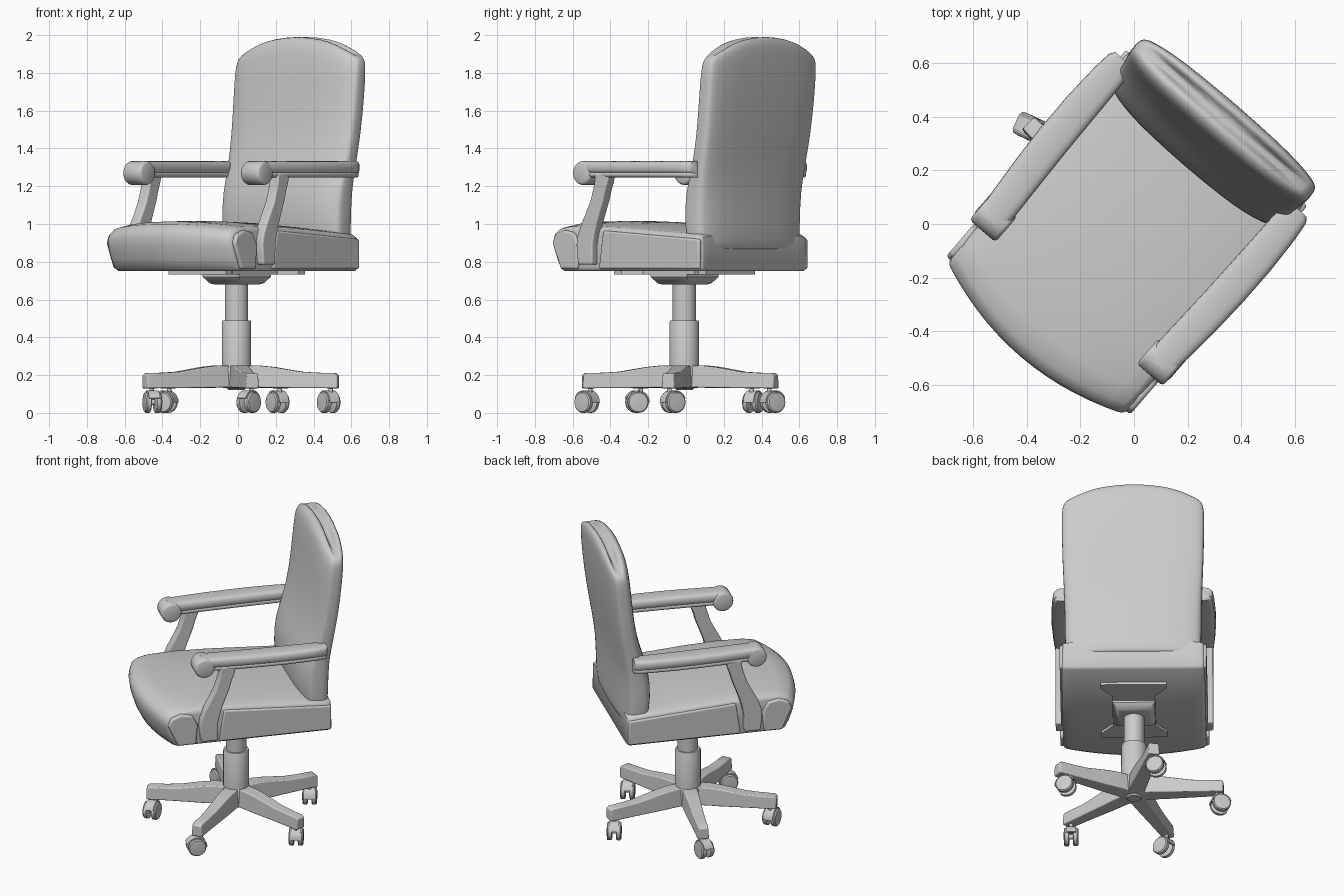
import bpy, bmesh
from math import sin, cos, pi, radians
from mathutils import Vector, Matrix

if "Cube" in bpy.data.objects:
    bpy.data.objects.remove(bpy.data.objects["Cube"])

TURN = radians(-40.7)   # the chair is built facing -y, then turned


def make(name, verts, faces, mirror=False, bevel=0, subsurf=0, angle=35):
    me = bpy.data.meshes.new(name)
    me.from_pydata([tuple(v) for v in verts], [], faces)
    bm = bmesh.new()
    bm.from_mesh(me)
    bmesh.ops.recalc_face_normals(bm, faces=bm.faces)
    bm.to_mesh(me)
    bm.free()
    ob = bpy.data.objects.new(name, me)
    bpy.context.collection.objects.link(ob)
    ob.rotation_euler.z = TURN
    bpy.ops.object.select_all(action='DESELECT')
    ob.select_set(True)
    bpy.context.view_layer.objects.active = ob
    bpy.ops.object.shade_smooth_by_angle(angle=radians(angle))
    if mirror:
        ob.modifiers.new("mirror", 'MIRROR')
    if bevel:
        m = ob.modifiers.new("bevel", 'BEVEL')
        m.width, m.segments = bevel, 3
        m.limit_method = 'ANGLE'
        m.angle_limit = radians(40)
    if subsurf:
        m = ob.modifiers.new("subsurf", 'SUBSURF')
        m.levels = m.render_levels = subsurf
    return ob


def loft(name, rings, **kw):
    n = len(rings[0])
    verts = [v for r in rings for v in r]
    faces = [(i * n + j, i * n + (j + 1) % n, (i + 1) * n + (j + 1) % n, (i + 1) * n + j)
             for i in range(len(rings) - 1) for j in range(n)]
    faces += [tuple(range(n)), tuple(range((len(rings) - 1) * n, len(rings) * n))]
    return make(name, verts, faces, **kw)


def slab(name, profile, x0, x1, **kw):
    """Extrude a (y, z) profile across x."""
    return loft(name, [[(x, y, z) for y, z in profile] for x in (x0, x1)], **kw)


def lathe(name, rz, m=Matrix(), n=32, **kw):
    """Stack of (radius, height) circles, placed with a matrix."""
    return loft(name, [[m @ Vector((r * cos(2 * pi * k / n), r * sin(2 * pi * k / n), z))
                        for k in range(n)] for r, z in rz], **kw)


def sgn_pow(a, p):
    return abs(a) ** p * (1 if a >= 0 else -1)


# Seat: side profile lofted across, with bowed front and crowned top
profile = [(.48, .765), (.465, .75), (-.48, .75), (-.505, .762), (-.53, .81), (-.552, .87),
           (-.56, .91), (-.55, .94), (-.515, .965), (-.45, .978), (-.3, .982), (-.1, .975),
           (.1, .962), (.3, .948), (.45, .938), (.475, .925)]
stations = [(.435, .022), (.432, .01), (.424, .003), (.41, 0)] + [(.36 - .06 * i, 0) for i in range(7)]
stations += [(-u, e) for u, e in stations[-2::-1]]
rings = []
for u, inset in stations:
    b = 1 - (u / .435) ** 2
    ring = []
    for y, z in profile:
        k = min(1, max(0, (-y - .2) / .3))
        c = min(1, max(0, (z - .85) / .1))
        y2 = y - .09 * b * k + inset * (1 if y < 0 else -1)
        z2 = z + .035 * c * b ** .7 + inset * (1 if z < .85 else -1)
        ring.append((u, y2, z2))
    rings.append(ring)
loft("seat", rings, angle=50)

# Upholstered side panels in front of and behind the arm posts
slab("seat_side_front_panel", [(-.49, .762), (-.375, .762), (-.365, .89), (-.4, .955),
                               (-.47, .968), (-.53, .945), (-.55, .9)],
     .42, .452, mirror=True, bevel=.012)
slab("seat_side_rear_panel", [(-.23, .762), (.472, .762), (.472, .92), (-.2, .965)],
     .42, .445, mirror=True, bevel=.01)

# Backrest: superellipse sections (height fraction, half width, front, rear)
rows = [(0, .37, .36, .465), (.008, .395, .33, .49), (.035, .41, .30, .5), (.15, .415, .28, .505),
        (.3, .415, .29, .51), (.42, .418, .345, .525), (.6, .427, .39, .555), (.8, .432, .41, .58),
        (.93, .432, .425, .588), (.975, .428, .44, .585), (.995, .415, .465, .57), (1, .385, .495, .545)]
rings = []
for t, w, f, r in rows:
    ring = []
    for k in range(40):
        a = 2 * pi * k / 40
        cu, cv = sgn_pow(cos(a), .42), sgn_pow(sin(a), .42)
        u = w * cu
        v = (f + r) / 2 + (r - f) / 2 * cv * (1 - .25 * cu * cu)
        top = 2.003 - .125 * (u / .43) ** 2
        ring.append((u, v, .86 + t * (top - .86)))
    rings.append(ring)
loft("backrest", rings, subsurf=1, angle=60)


# Armrests: rounded pad on a frame, with a rolled front end
def arm_rings(z0, z1, grow):
    out = []
    for v, c, h in [(-.34, .412, .058), (-.25, .417, .062), (-.1, .426, .065), (.05, .432, .066),
                    (.2, .434, .065), (.35, .432, .06), (.42, .43, .054), (.44, .43, .04)]:
        h += grow
        ring = []
        for k in range(20):
            a = 2 * pi * k / 20
            ring.append((c + h * sgn_pow(cos(a), .6), v,
                         (z0 + z1) / 2 + (z1 - z0) / 2 * sgn_pow(sin(a), .6)))
        out.append(ring)
    return out


loft("arm_pad", arm_rings(1.265, 1.333, 0), mirror=True, angle=60)
loft("arm_frame", arm_rings(1.245, 1.28, -.006), mirror=True, angle=60)
side = Matrix.Translation((.411, -.325, 1.27)) @ Matrix.Rotation(pi / 2, 4, 'Y')
lathe("arm_scroll", [(.048, -.064), (.058, -.06), (.063, -.05), (.063, .05), (.058, .06), (.048, .064)],
      side, mirror=True, angle=60)

# Arm posts: S-curved slabs from (y, z, half width)
path = [(-.297, .785, .05), (-.30, .84, .053), (-.302, .89, .056), (-.293, .94, .057),
        (-.272, 1.0, .053), (-.245, 1.06, .048), (-.218, 1.12, .044), (-.2, 1.18, .043),
        (-.187, 1.22, .045), (-.18, 1.27, .05)]
post = [(y - h, z) for y, z, h in path] + [(y + h, z) for y, z, h in path[::-1]]
slab("arm_post", post, .415, .478, mirror=True, bevel=.01)

# Under-seat plate, braces and tilt box
plate = [(-.2, -.33), (.2, -.33), (.2, -.28), (.13, -.19), (.13, .17), (.2, .26), (.2, .31),
         (-.2, .31), (-.2, .26), (-.13, .17), (-.13, -.19), (-.2, -.28)]
loft("mounting_plate", [[(x, y, z) for x, y in plate] for z in (.733, .755)])
loft("tilt_box", [[(h * i, h * j - .01, z) for i, j in ((-1, -1), (1, -1), (1, 1), (-1, 1))]
                  for h, z in ((.085, .68), (.1, .685), (.128, .72), (.128, .736))])

# Column
at = Matrix.Translation((0, -.012, 0))
lathe("gas_lift", [(.062, .45), (.062, .7)], at)
lathe("column_sleeve", [(.078, .2), (.078, .482), (.074, .49), (.06, .49)], at)
lathe("base_hub", [(.04, .12), (.05, .13), (.085, .135), (.085, .235), (.078, .25)], at)

# Five star legs and twin-wheel casters
leg = [(.0, .135, .25, .05), (.13, .135, .25, .05), (.2, .133, .243, .047), (.35, .132, .218, .041),
       (.43, .131, .213, .038), (.53, .13, .21, .036), (.545, .13, .2, .034)]
swivel = [20, 75, -50, 130, 60]
for i in range(5):
    spin = at @ Matrix.Rotation(radians(135 + 72 * i) - TURN, 4, 'Z')
    loft("base_leg", [[spin @ Vector((r, s * w, z)) for s, z in ((-1, b), (1, b), (.85, t), (-.85, t))]
                      for r, b, t, w in leg], bevel=.006)
    foot = spin @ Matrix.Translation((.505, 0, 0))
    lathe("caster_stem", [(.012, .07), (.012, .135)], foot, n=12)
    hub = foot @ Matrix.Rotation(radians(swivel[i]), 4, 'Z') @ Matrix.Translation((.022, 0, .056))
    axle = hub @ Matrix.Rotation(pi / 2, 4, 'X')
    for s in (-1, 1):
        lathe("caster_wheel", [(.048, s * .012), (.056, s * .016), (.056, s * .036),
                               (.05, s * .043), (.03, s * .045)], axle, n=24)
    lathe("caster_axle", [(.015, -.03), (.015, .03)], axle, n=12)
    # Hood: arched strip over the wheels
    arc = [radians(20 + 16 * k) for k in range(11)]
    hood = [(.064 * cos(a), .064 * sin(a)) for a in arc] + [(.057 * cos(a), .057 * sin(a)) for a in arc[::-1]]
    loft("caster_hood", [[hub @ Vector((x, y, z)) for x, z in hood] for y in (-.03, .03)])
